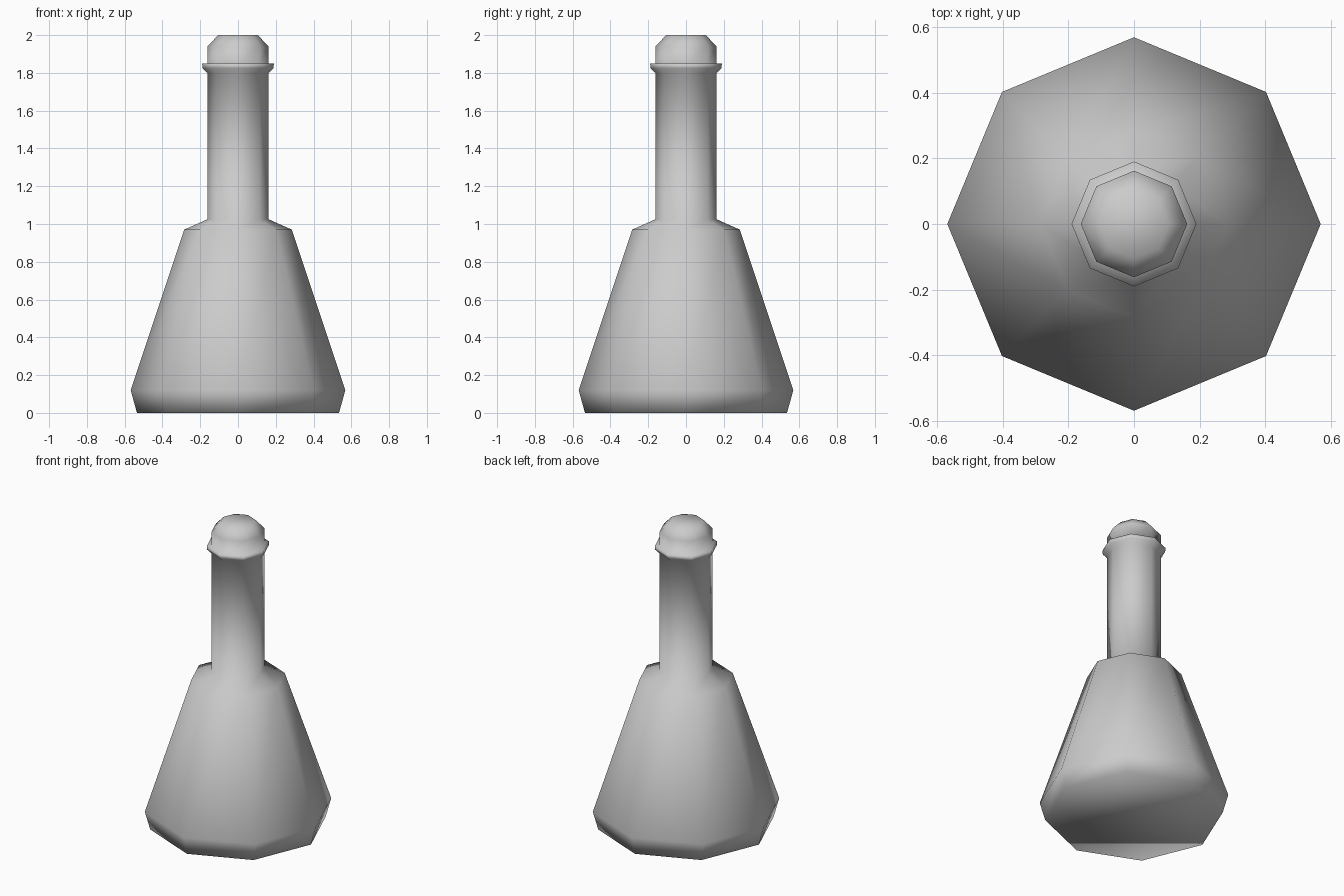
import bpy, bmesh
from math import cos, sin, pi

if "Cube" in bpy.data.objects:
    bpy.data.objects.remove(bpy.data.objects["Cube"])

SIDES = 8


def lathe(name, profile):
    """Eight-sided turned solid from (radius, height) points, capped at both ends."""
    bm = bmesh.new()
    rings = [[bm.verts.new((r * cos(2 * pi * i / SIDES), r * sin(2 * pi * i / SIDES), z))
              for i in range(SIDES)] for r, z in profile]
    for low, high in zip(rings, rings[1:]):
        for i in range(SIDES):
            j = (i + 1) % SIDES
            bm.faces.new((low[i], low[j], high[j], high[i]))
    bm.faces.new(rings[0][::-1])
    bm.faces.new(rings[-1])
    for f in bm.faces:
        f.smooth = True
    mesh = bpy.data.meshes.new(name)
    bm.to_mesh(mesh)
    bm.free()
    obj = bpy.data.objects.new(name, mesh)
    bpy.context.collection.objects.link(obj)
    return obj


# Flask: base, sloping body, shoulder, neck, lip and rounded stopper in one skin
lathe("flask", [
    (0.535, 0.0), (0.568, 0.12),      # base
    (0.285, 0.97), (0.162, 1.025),    # body and shoulder
    (0.162, 1.80),                    # neck
    (0.188, 1.825), (0.19, 1.85),     # lip
    (0.162, 1.85), (0.162, 1.94),     # stopper side
    (0.105, 2.0),                     # stopper top
])
